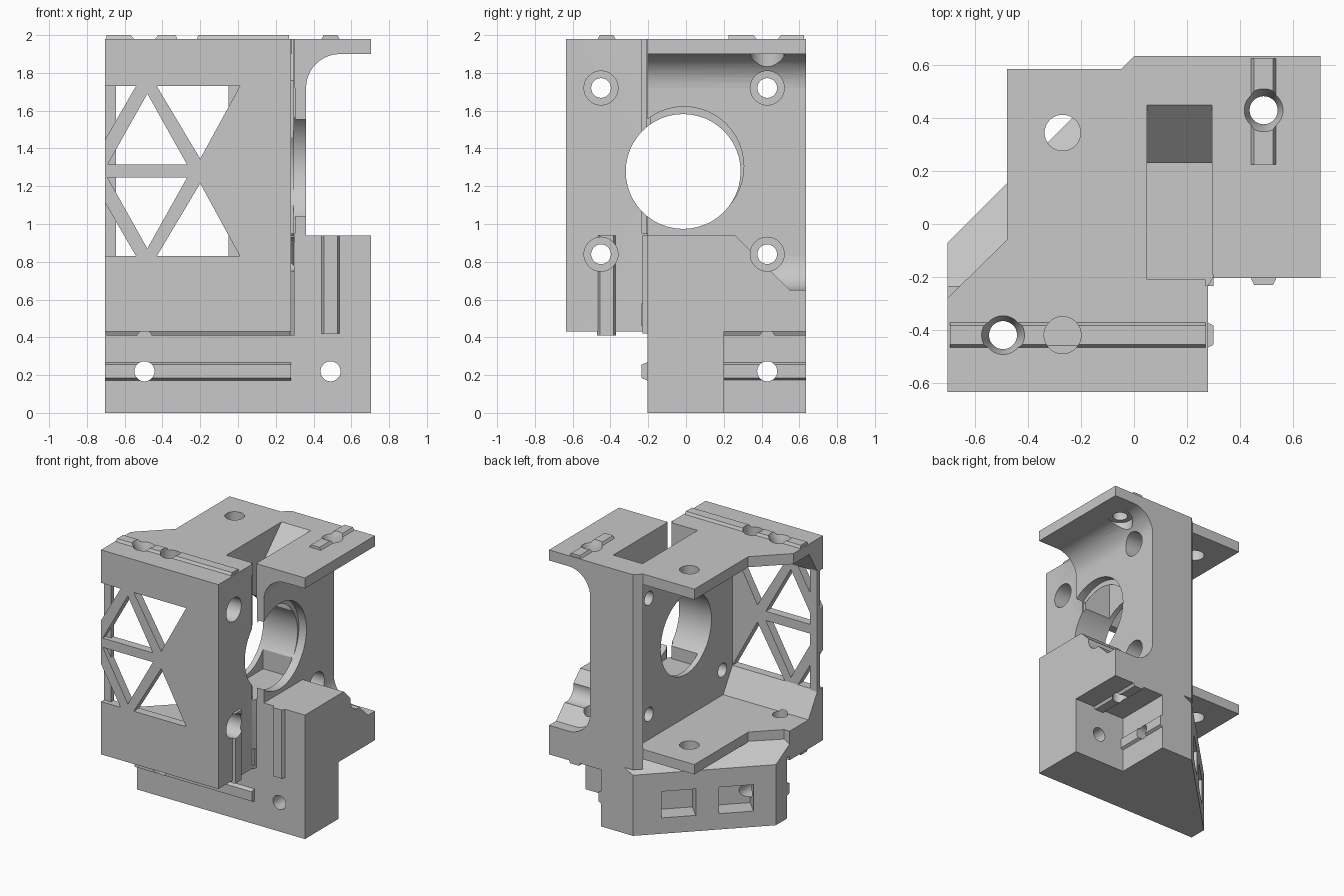
import bpy, bmesh, math
from mathutils import Vector

if "Cube" in bpy.data.objects:
    bpy.data.objects.remove(bpy.data.objects["Cube"], do_unlink=True)

grey = bpy.data.materials.new("printed grey")
grey.use_nodes = True
grey.diffuse_color = (0.58, 0.58, 0.58, 1)
grey.node_tree.nodes["Principled BSDF"].inputs["Base Color"].default_value = grey.diffuse_color


def place(p, axis, d):
    """Map a 2D profile point and a depth along an axis to 3D."""
    u, v = p
    return {"x": (d, u, v), "y": (u, d, v), "z": (u, v, d)}[axis]


def loft(name, lower, upper, axis, a, b):
    bm = bmesh.new()
    lo = [bm.verts.new(place(p, axis, a)) for p in lower]
    hi = [bm.verts.new(place(p, axis, b)) for p in upper]
    bm.faces.new(lo)
    bm.faces.new(hi)
    n = len(lo)
    for i in range(n):
        j = (i + 1) % n
        bm.faces.new((lo[i], lo[j], hi[j], hi[i]))
    bmesh.ops.recalc_face_normals(bm, faces=bm.faces)
    mesh = bpy.data.meshes.new(name)
    bm.to_mesh(mesh)
    bm.free()
    mesh.materials.append(grey)
    ob = bpy.data.objects.new(name, mesh)
    bpy.context.scene.collection.objects.link(ob)
    return ob


def prism(name, pts, axis, a, b):
    return loft(name, pts, pts, axis, a, b)


def box(name, x0, x1, y0, y1, z0, z1):
    return prism(name, [(x0, y0), (x1, y0), (x1, y1), (x0, y1)], "z", z0, z1)


def cyl(u, v, r, axis, a, b, r2=None, n=48):
    ring = [(math.cos(math.tau * i / n), math.sin(math.tau * i / n)) for i in range(n)]
    low = [(u + r * c, v + r * s) for c, s in ring]
    r2 = r2 or r
    return loft("cutter", low, [(u + r2 * c, v + r2 * s) for c, s in ring], axis, a, b)


def cut(parts, cutters):
    """Subtract the cutters from each part, then discard them."""
    for ob in parts:
        for c in cutters:
            c.hide_render = True
            m = ob.modifiers.new("cut", "BOOLEAN")
            m.operation, m.solver, m.object = "DIFFERENCE", "EXACT", c
        deps = bpy.context.evaluated_depsgraph_get()
        mesh = bpy.data.meshes.new_from_object(ob.evaluated_get(deps))
        ob.modifiers.clear()
        ob.data = mesh
    for c in cutters:
        bpy.data.objects.remove(c, do_unlink=True)


L, R, F, B = -0.705, 0.705, -0.635, 0.635      # outer limits

# Motor wall, with its thick front portion
wall = prism("motor_wall", [(0.01, -0.205), (0.36, -0.205), (0.36, B), (0, B), (-0.05, 0.585), (0.01, 0.585)],
             "z", 0.5, 1.98)
wall_front = prism("motor_wall_front", [(0.01, F), (0.28, F), (0.28, -0.235), (0.3, -0.2), (0.01, -0.2)],
                   "z", 0.43, 1.98)

# Front panel with its foot and gussets
panel = prism("front_panel", [(F, 0.43), (-0.235, 0.43), (-0.235, 0.65), (-0.46, 0.65),
                              (-0.57, 0.83), (-0.57, 1.73), (-0.47, 1.9), (-0.28, 1.9), (-0.28, 1.98),
                              (F, 1.98)], "x", L, 0.28)
post = box("panel_side_post", L, -0.645, -0.6, -0.565, 0.75, 1.95)

# Top and bottom plates
edge = [(-0.48, 0.585), (-0.48, -0.06), (L, -0.28), (L, F), (0.28, F)]
top = prism("top_plate", edge + [(0.28, -0.235), (0.3, -0.205), (0.36, -0.205), (0.36, B), (0, B),
                                 (-0.05, 0.585)], "z", 1.9, 1.98)
bottom = prism("bottom_plate", edge + [(0.28, 0.585)], "z", 0.575, 0.65)

# Corner block, the sloped shoulder under the bottom plate, and the tower on its side
block = prism("corner_block", [(L, -0.205), (R, -0.205), (R, B), (0, B), (L, -0.07)], "z", 0, 0.46)
shoulder = loft("block_shoulder", [(-1, -0.365), (0.3, -0.365), (0.3, B), (0, B)],
                [(-0.785, -0.365), (0.3, -0.365), (0.3, B), (0.215, B)], "z", 0.46, 0.58)
cut([shoulder], [box("cutter", -1.2, L, -0.6, 0.8, 0.3, 0.8), box("cutter", -1.2, 0.8, -0.6, -0.235, 0.3, 0.8)])
tower = prism("side_tower", [(-0.205, 0), (B, 0), (B, 0.65), (0.55, 0.65), (0.26, 0.94), (-0.205, 0.94)],
              "x", 0.29, R)

# Top tab with its large fillet, and the matching fillet on the ledge
arc = [math.radians(90 + 9 * i) for i in range(11)]
tab = prism("top_tab", [(0.3, 1.98), (R, 1.98), (R, 1.9)]
            + [(0.54 + 0.18 * math.cos(a), 1.72 + 0.18 * math.sin(a)) for a in arc] + [(0.3, 1.72)],
            "y", -0.205, B)
ledge = prism("ledge_fillet", [(0.3, 0.64), (0.54, 0.64)]
              + [(0.54 + 0.18 * math.cos(a), 0.83 - 0.18 * math.sin(a)) for a in arc] + [(0.3, 0.83)],
              "y", 0.3, B)


# Locating ribs with chamfered flanks
def rib(name, axis, a, b, centre, base, out):
    """Rib running along an axis; base is the plane it stands on, out its signed height."""
    side, lift = centre
    prof = [(-0.05, 0), (0.05, 0), (0.036, 1), (-0.036, 1)]
    if lift == 1:
        pts = [(side + s, base + h * out) for s, h in prof]
    else:
        pts = [(base + h * out, side + s) for s, h in prof]
    return prism(name, pts, axis, a, b)


ribs = [
    rib("top_rib", "x", L + 0.01, 0.27, (-0.42, 1), 1.975, 0.025),
    rib("tab_rib", "y", 0.225, 0.625, (0.49, 1), 1.975, 0.025),
    rib("foot_rib", "x", L + 0.01, 0.28, (-0.42, 1), 0.435, -0.025),
    rib("block_front_rib", "x", L, 0.28, (0.22, 0), -0.2, -0.035),
    rib("tower_rib", "z", 0.42, 0.94, (0.49, 1), -0.2, -0.03),
    rib("panel_side_rib", "z", 0.41, 0.94, (-0.42, 0), 0.275, 0.025),
    rib("socket_wall_rib", "y", 0.2, B, (0.22, 0), 0.265, 0.025),
    rib("socket_ceiling_rib", "y", 0.2, B, (0.49, 1), 0.435, -0.025),
]
top_rib, tab_rib, foot_rib, front_rib, _, side_rib, wall_rib, ceiling_rib = ribs

# Truss openings in the front panel, mirrored about the motor axis height
triangles = [
    [(-0.43, 1.73), (0.01, 1.73), (-0.2, 1.345)],
    [(-0.69, 1.315), (-0.27, 1.315), (-0.48, 1.69)],
    [(-0.8, 1.73), (-0.54, 1.73), (-0.8, 1.28)],
]
mirrored = [[(x, 2.56 - z) for x, z in t] for t in triangles]
cut([panel], [prism("cutter", t, "y", -0.8, -0.56) for t in triangles + mirrored])

# Pulley pocket with a ramp at its back, and a narrow slit at its front corner
cut([wall, top, wall_front], [
    prism("cutter", [(-0.21, 2.1), (-0.21, 0.95), (0.23, 0.95), (0.23, 1.76), (0.45, 1.98), (0.45, 2.1)],
          "x", 0.05, 0.295),
    box("cutter", 0.27, 0.301, -0.232, -0.19, 0.95, 2.1),
])

# Motor bore and its wider clearance on the outside
cut([wall, wall_front], [
    cyl(-0.015, 1.278, 0.304, "x", -0.2, 0.8),
    cyl(-0.01, 1.305, 0.316, "x", 0.297, 0.8),
])

# Motor screw holes with deep recesses for the heads
screws = []
for y in (-0.45, 0.43):
    for z in (0.84, 1.72):
        screws += [cyl(y, z, 0.052, "x", -0.2, 0.9), cyl(y, z, 0.09, "x", 0.09, 0.9)]
cut([wall, wall_front, tab, ledge, tower, side_rib], screws)

# Rail socket in the lower corner
cut([block, tower, shoulder, ledge], [box("cutter", 0.27, 0.9, 0.2, 0.9, -0.1, 0.43)])

# Vertical rail screws with countersinks
cut([panel, top, bottom, top_rib, foot_rib], [
    cyl(-0.495, -0.42, 0.053, "z", 0.3, 2.2),
    cyl(-0.495, -0.42, 0.05, "z", 1.92, 2.01, 0.085),
])
cut([tab, tab_rib, tower, block, ledge, ceiling_rib], [
    cyl(0.49, 0.43, 0.053, "z", 0.3, 2.2),
    cyl(0.49, 0.43, 0.05, "z", 1.92, 2.01, 0.085),
])

# Clearance for the nut under the tab
cut([tab], [cyl(0.49, 0.43, 0.09, "z", 1.6, 1.9)])

# Access holes through the plates
cut([panel, top, top_rib], [cyl(-0.27, -0.42, 0.07, "z", 1.7, 2.2)])
cut([top, bottom], [cyl(-0.27, 0.345, 0.068, "z", 0.5, 2.2)])

# Horizontal rail screws and the two windows in the slanted face
cut([block, tower, front_rib, wall_rib], [
    cyl(-0.495, 0.22, 0.053, "y", -0.5, 0.6),
    cyl(0.49, 0.22, 0.053, "y", -0.5, 0.6),
    cyl(0.43, 0.22, 0.053, "x", -0.6, 0.8),
])
along, inward = Vector((0.707, 0.707)), Vector((0.707, -0.707))
windows = []
for x in (-0.51, -0.225):
    c = Vector((x, x + 0.635))
    pts = [c + along * s - inward * 0.1 for s in (-0.12, 0.12)]
    pts += [c + along * s + inward * 0.14 for s in (0.12, -0.12)]
    windows.append(prism("cutter", [tuple(p) for p in pts], "z", 0.12, 0.32))
cut([block], windows)

# Smooth curved surfaces, keep edges sharp
parts = [wall, wall_front, panel, post, top, bottom, block, shoulder, tower, tab, ledge] + ribs
bpy.ops.object.select_all(action="DESELECT")
for ob in parts:
    ob.select_set(True)
bpy.context.view_layer.objects.active = wall
bpy.ops.object.shade_smooth_by_angle(angle=math.radians(30))
